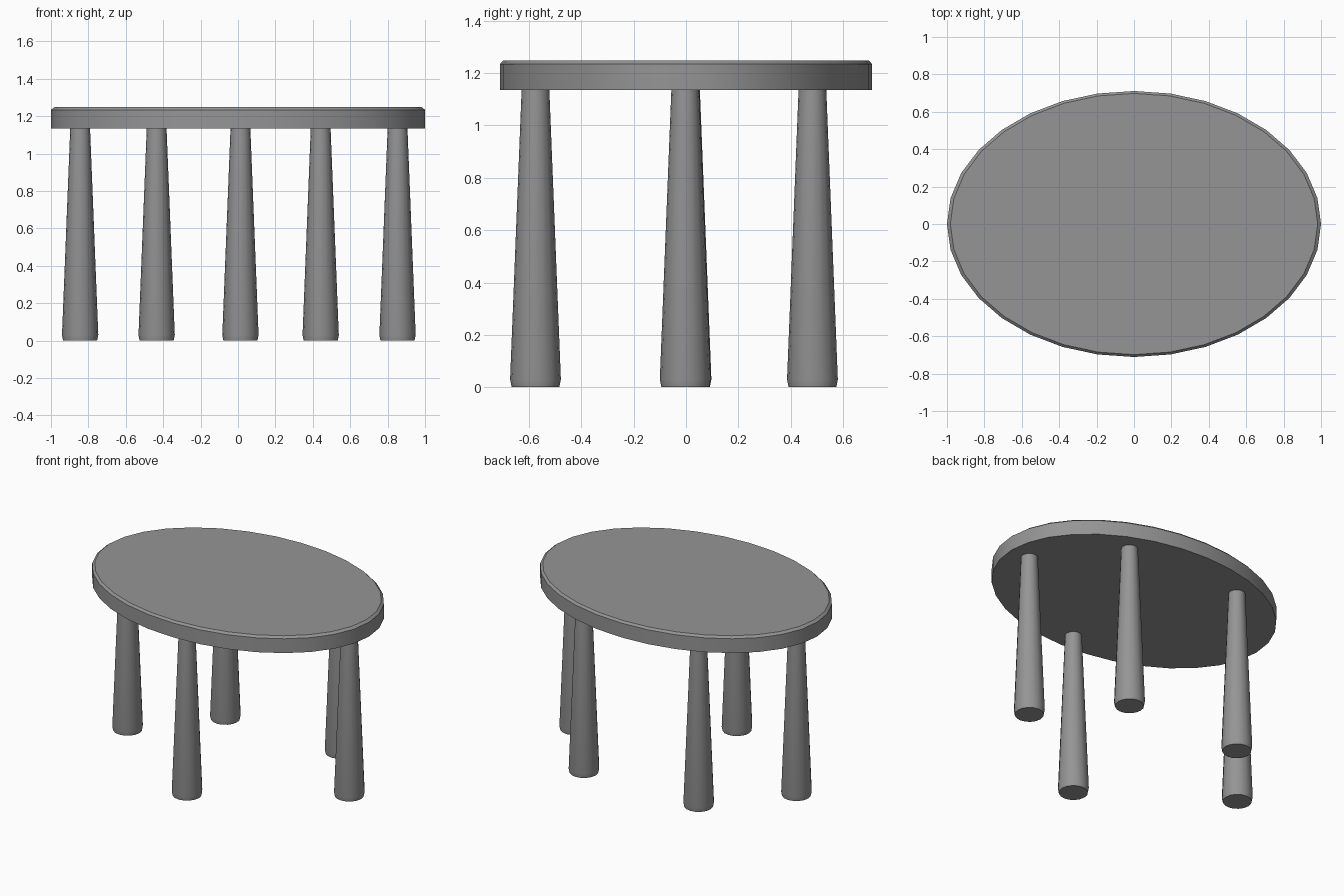
import bpy
import math

cube = bpy.data.objects.get("Cube")
if cube:
    bpy.data.objects.remove(cube, do_unlink=True)

# Single grey finish
grey = bpy.data.materials.new("plain_grey")
grey.use_nodes = True
colour = (0.3, 0.3, 0.3, 1.0)
grey.diffuse_color = colour
grey.node_tree.nodes["Principled BSDF"].inputs["Base Color"].default_value = colour


def turned(name, profile, sides, location=(0, 0), stretch=(1, 1)):
    """Closed solid from (radius, height) rings, optionally oval."""
    verts, faces = [], []
    for radius, z in profile:
        for i in range(sides):
            a = 2 * math.pi * i / sides
            verts.append((radius * stretch[0] * math.cos(a),
                          radius * stretch[1] * math.sin(a), z))
    for r in range(len(profile) - 1):
        for i in range(sides):
            j = (i + 1) % sides
            low, high = r * sides, (r + 1) * sides
            faces.append((low + i, low + j, high + j, high + i))
    faces.append(tuple(reversed(range(sides))))
    faces.append(tuple(range(len(verts) - sides, len(verts))))

    mesh = bpy.data.meshes.new(name)
    mesh.from_pydata(verts, [], faces)
    mesh.materials.append(grey)
    obj = bpy.data.objects.new(name, mesh)
    bpy.context.collection.objects.link(obj)
    obj.location = (*location, 0)

    bpy.ops.object.select_all(action="DESELECT")
    obj.select_set(True)
    bpy.context.view_layer.objects.active = obj
    bpy.ops.object.shade_smooth_by_angle(angle=math.radians(30))
    return obj


# Oval top with a small chamfer on its upper rim
turned("table_top", [(1, 1.135), (1, 1.234), (0.982, 1.248)], 32,
       stretch=(1, 0.711))

# Tapered legs with a slightly narrowed foot
leg_profile = [(0.091, 0), (0.097, 0.03), (0.053, 1.135)]
legs = {
    "right_leg": (-0.844, 0),
    "left_leg": (0.853, -0.003),
    "front_leg": (0.013, -0.575),
    "back_right_leg": (-0.435, 0.483),
    "back_left_leg": (0.442, 0.483),
}
for name, place in legs.items():
    turned(name, leg_profile, 16, place)
